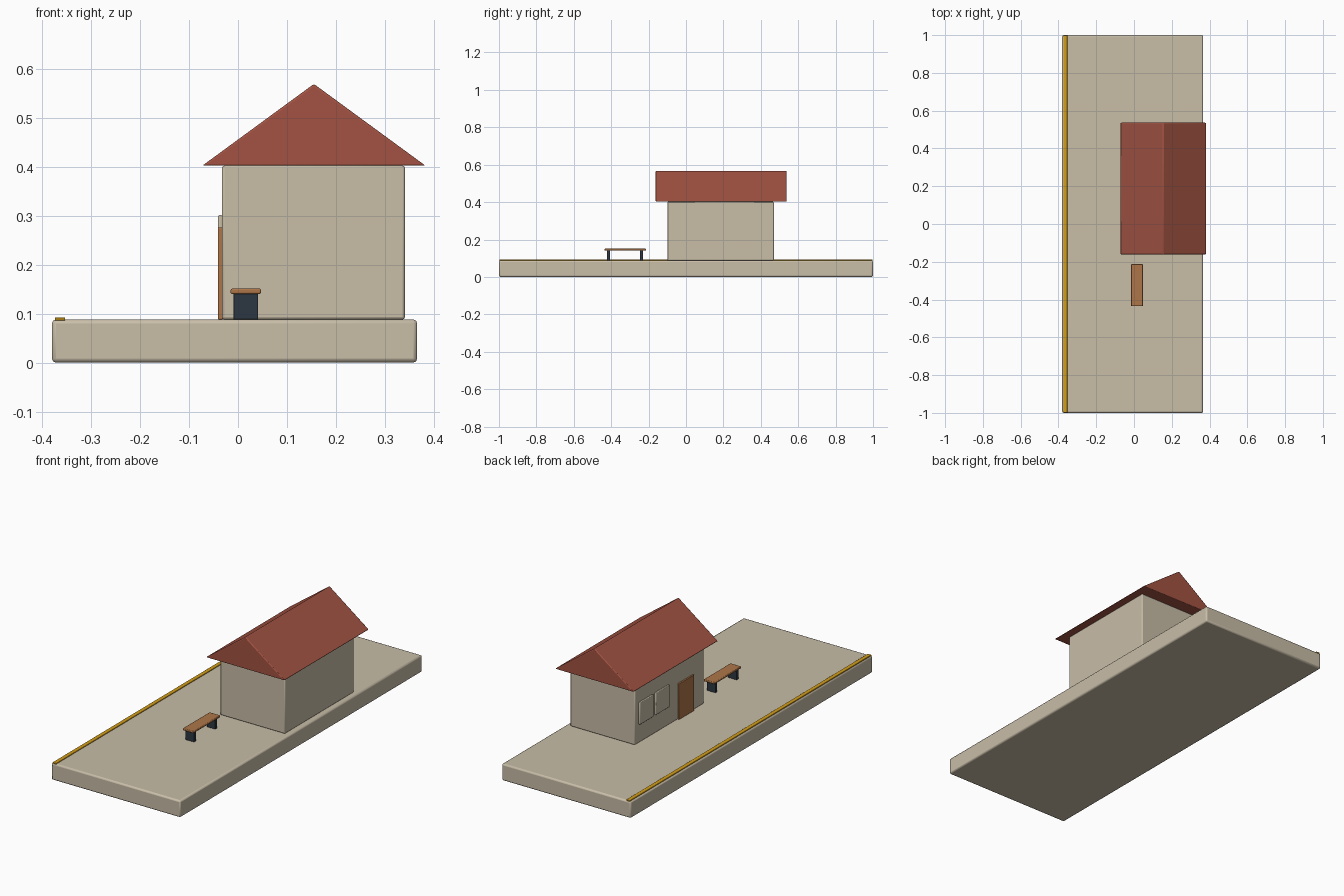
import bpy
import bmesh
import math

cube = bpy.data.objects.get("Cube")
if cube:
    bpy.data.objects.remove(cube, do_unlink=True)


def material(name, colour):
    mat = bpy.data.materials.new(name)
    mat.use_nodes = True
    rgba = (*colour, 1)
    mat.diffuse_color = rgba
    mat.node_tree.nodes["Principled BSDF"].inputs["Base Color"].default_value = rgba
    return mat


stone = material("warm beige stone", (0.58, 0.51, 0.39))
tile = material("red roof tile", (0.36, 0.085, 0.055))
wood = material("brown wood", (0.42, 0.18, 0.065))
iron = material("dark iron", (0.025, 0.037, 0.052))
paint = material("yellow paint", (0.65, 0.34, 0.01))


def finish(name, bm, mat, bevel):
    """Turn a bmesh into a softly bevelled object."""
    bmesh.ops.recalc_face_normals(bm, faces=bm.faces)
    mesh = bpy.data.meshes.new(name)
    bm.to_mesh(mesh)
    bm.free()
    mesh.materials.append(mat)
    obj = bpy.data.objects.new(name, mesh)
    bpy.context.collection.objects.link(obj)
    if bevel:
        mod = obj.modifiers.new("soft edges", "BEVEL")
        mod.width = bevel
        mod.segments = 2
    bpy.ops.object.select_all(action="DESELECT")
    obj.select_set(True)
    bpy.context.view_layer.objects.active = obj
    bpy.ops.object.shade_smooth_by_angle(angle=math.radians(35))
    return obj


def box(name, xs, ys, zs, mat, bevel=0.0):
    """Box given by its extent on each axis."""
    bm = bmesh.new()
    bmesh.ops.create_cube(bm, size=1)
    for v in bm.verts:
        for axis, (low, high) in enumerate((xs, ys, zs)):
            v.co[axis] = high if v.co[axis] > 0 else low
    return finish(name, bm, mat, bevel)


def gable(name, profile, ys, mat, bevel):
    """Profile in x and z, extruded along y."""
    bm = bmesh.new()
    face = bm.faces.new([bm.verts.new((x, ys[0], z)) for x, z in profile])
    out = bmesh.ops.extrude_face_region(bm, geom=[face])
    new = [g for g in out["geom"] if isinstance(g, bmesh.types.BMVert)]
    bmesh.ops.translate(bm, verts=new, vec=(0, ys[1] - ys[0], 0))
    return finish(name, bm, mat, bevel)


GROUND = 0.088

# Platform and its edge line
box("platform", (-0.38, 0.366), (-1, 1), (0, GROUND), stone, 0.008)
box("safety_line", (-0.374, -0.353), (-0.998, 0.998), (GROUND - 0.002, 0.092), paint, 0.001)

# Station house
box("house_walls", (-0.033, 0.341), (-0.1, 0.47), (GROUND, 0.402), stone, 0.005)
gable("roof", [(-0.073, 0.402), (0.383, 0.402), (0.155, 0.569)],
      (-0.162, 0.537), tile, 0.004)
box("door", (-0.041, -0.031), (-0.01, 0.115), (GROUND, 0.276), wood, 0.002)
for i, y in enumerate((0.25, 0.382)):
    box(f"window_{i + 1}", (-0.041, -0.031), (y - 0.056, y + 0.056),
        (0.185, 0.301), stone, 0.003)

# Bench
box("bench_seat", (-0.015, 0.047), (-0.435, -0.213), (0.14, 0.151), wood, 0.003)
for side, y in (("front", -0.414), ("back", -0.238)):
    box(f"bench_leg_{side}", (-0.009, 0.041), (y - 0.008, y + 0.008),
        (GROUND, 0.142), iron, 0.001)
